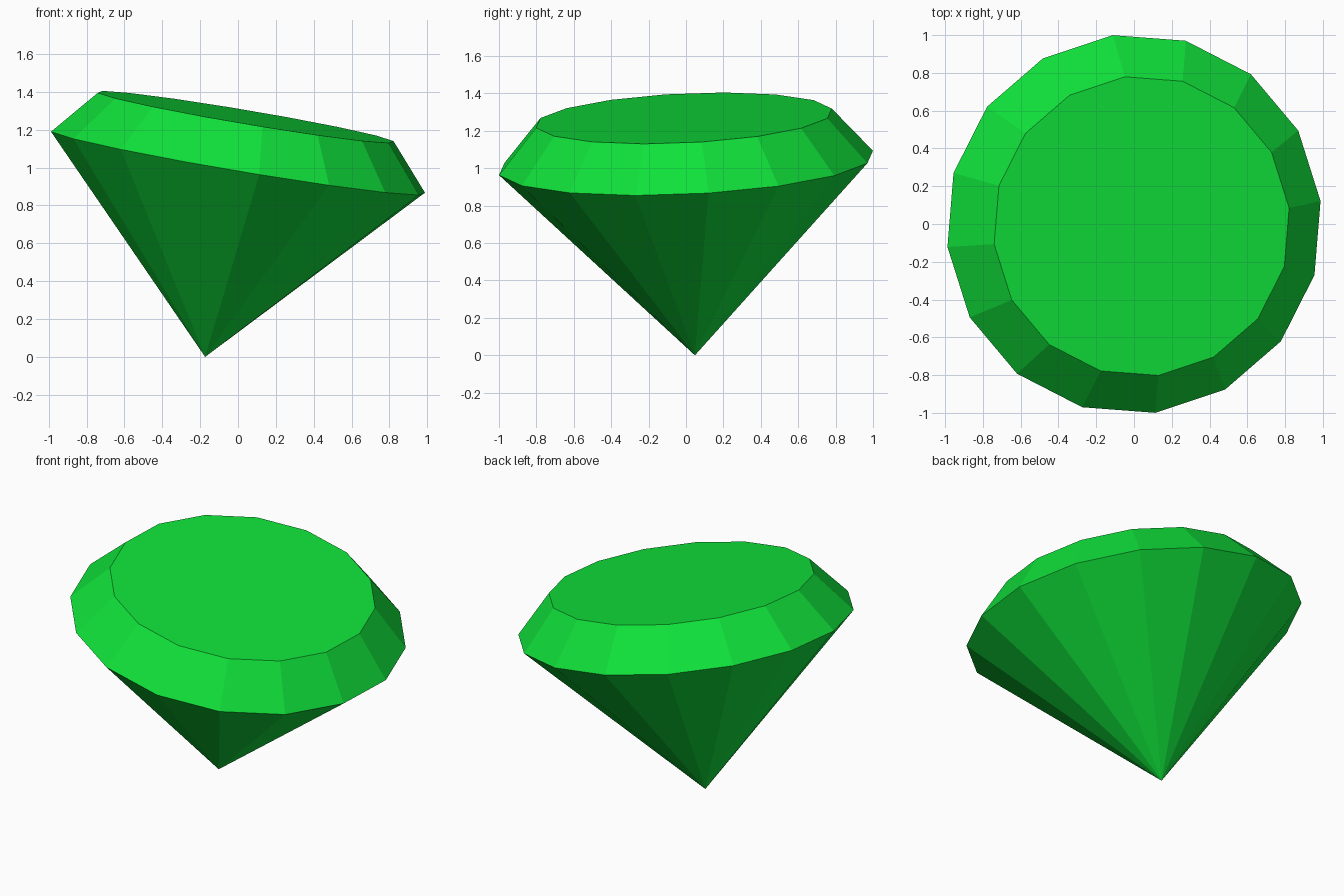
import bpy, bmesh, math
from mathutils import Vector, Matrix

if "Cube" in bpy.data.objects:
    bpy.data.objects.remove(bpy.data.objects["Cube"])

SIDES = 16
PHASE = math.radians(6.7)
AXIS = Vector((0.1663, -0.0457, 0.985)).normalized()   # tilt of the stone
DEPTH = 1.044                                          # tip to girdle
CROWN = 0.243                                          # girdle to table

green = bpy.data.materials.new("emerald green")
green.diffuse_color = (0.005, 0.75, 0.042, 1.0)
green.use_nodes = True
green.node_tree.nodes["Principled BSDF"].inputs["Base Color"].default_value = green.diffuse_color

bm = bmesh.new()


def ring(radius, z):
    return [bm.verts.new((radius * math.cos(PHASE + i * math.tau / SIDES),
                          radius * math.sin(PHASE + i * math.tau / SIDES), z))
            for i in range(SIDES)]


tip = bm.verts.new((0, 0, 0))
girdle = ring(1.008, DEPTH)
table = ring(0.797, DEPTH + CROWN)

# pavilion and crown facets
for i in range(SIDES):
    j = (i + 1) % SIDES
    bm.faces.new((tip, girdle[j], girdle[i]))
    bm.faces.new((girdle[i], girdle[j], table[j], table[i]))
# flat table on top
bm.faces.new(table)
bmesh.ops.recalc_face_normals(bm, faces=bm.faces)

# tilt about the tip, then shift so the girdle is centred over the origin
tilt = Vector((0, 0, 1)).rotation_difference(AXIS).to_matrix().to_4x4()
shift = Matrix.Translation((-AXIS.x * DEPTH, -AXIS.y * DEPTH, 0))
bm.transform(shift @ tilt)

mesh = bpy.data.meshes.new("cut_gem")
bm.to_mesh(mesh)
bm.free()
mesh.materials.append(green)
bpy.context.collection.objects.link(bpy.data.objects.new("cut_gem", mesh))
